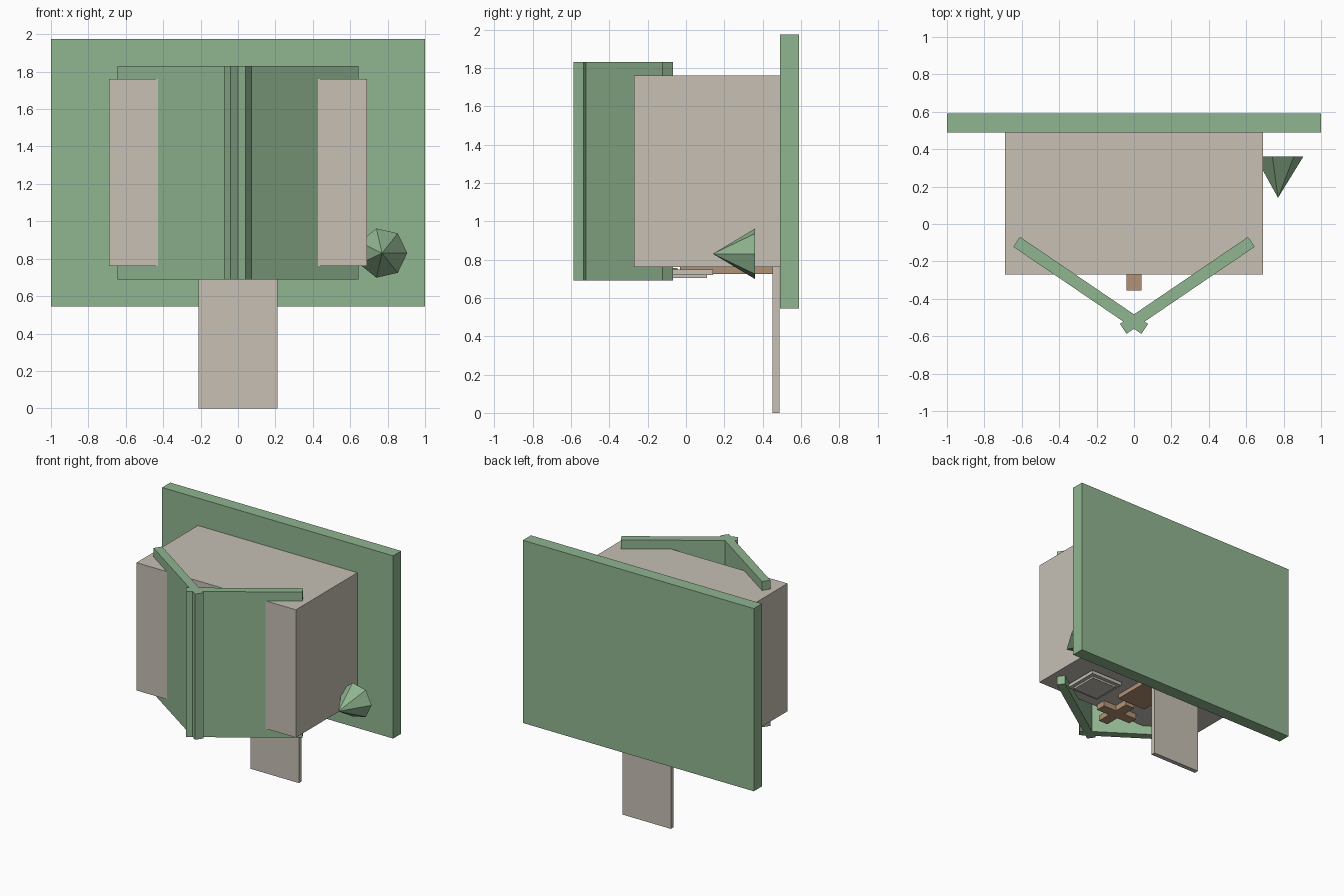
import bpy, math
from mathutils import Vector

if "Cube" in bpy.data.objects:
    bpy.data.objects.remove(bpy.data.objects["Cube"])


def material(name, rgb):
    m = bpy.data.materials.new(name)
    m.diffuse_color = (*rgb, 1)
    m.use_nodes = True
    m.node_tree.nodes["Principled BSDF"].inputs["Base Color"].default_value = m.diffuse_color
    return m


GREEN = material("sage green", (0.28, 0.46, 0.28))
STONE = material("warm grey", (0.57, 0.53, 0.46))
BROWN = material("light brown", (0.45, 0.29, 0.18))


def box(name, lo, hi, mat, rot_z=0.0):
    """Box between two corners, optionally turned about its own centre."""
    lo, hi = Vector(lo), Vector(hi)
    bpy.ops.mesh.primitive_cube_add(size=1, location=(lo + hi) / 2)
    ob = bpy.context.object
    ob.name = name
    ob.scale = hi - lo
    ob.rotation_euler.z = rot_z
    ob.data.materials.append(mat)
    return ob


# Main body, back board and rear leg
box("body", (-0.69, -0.27, 0.76), (0.69, 0.49, 1.76), STONE)
box("back_board", (-1, 0.49, 0.545), (1, 0.59, 1.975), GREEN)
box("rear_leg", (-0.21, 0.452, 0), (0.21, 0.487, 0.765), STONE)

# Two angled front panels crossing at the centre line
for side, label in ((1, "right"), (-1, "left")):
    cx, cy = side * 0.285, -0.328
    box("front_panel_" + label, (cx - 0.414, cy - 0.032, 0.69),
        (cx + 0.414, cy + 0.032, 1.83), GREEN, side * math.radians(34.2))

# Seven-sided cone on the right side, pointing forward
bpy.ops.mesh.primitive_cone_add(vertices=7, radius1=0.135, radius2=0, depth=0.22,
                                location=(0.77, 0.25, 0.83))
cone = bpy.context.object
cone.name = "side_cone"
cone.rotation_euler.x = math.radians(90)
# turn so that one corner points to +x
v = cone.data.vertices[0].co
turn = -math.atan2(v.y, v.x)
for vert in cone.data.vertices:
    x, y = vert.co.x, vert.co.y
    vert.co.x = x * math.cos(turn) - y * math.sin(turn)
    vert.co.y = x * math.sin(turn) + y * math.cos(turn)
cone.data.materials.append(GREEN)

# Stepped square plate below the body
box("under_plate", (0.24, -0.14, 0.72), (0.52, 0.14, 0.747), STONE)
box("under_plate_step", (0.27, -0.11, 0.705), (0.49, 0.11, 0.722), STONE)

# Brown slat and small cross below the body
box("under_slat", (-0.125, -0.03, 0.725), (0.125, 0.455, 0.762), BROWN)
box("cross_bar_long", (-0.04, -0.355, 0.71), (0.04, -0.045, 0.755), BROWN)
box("cross_bar_wide", (-0.155, -0.24, 0.71), (0.155, -0.16, 0.755), BROWN)
